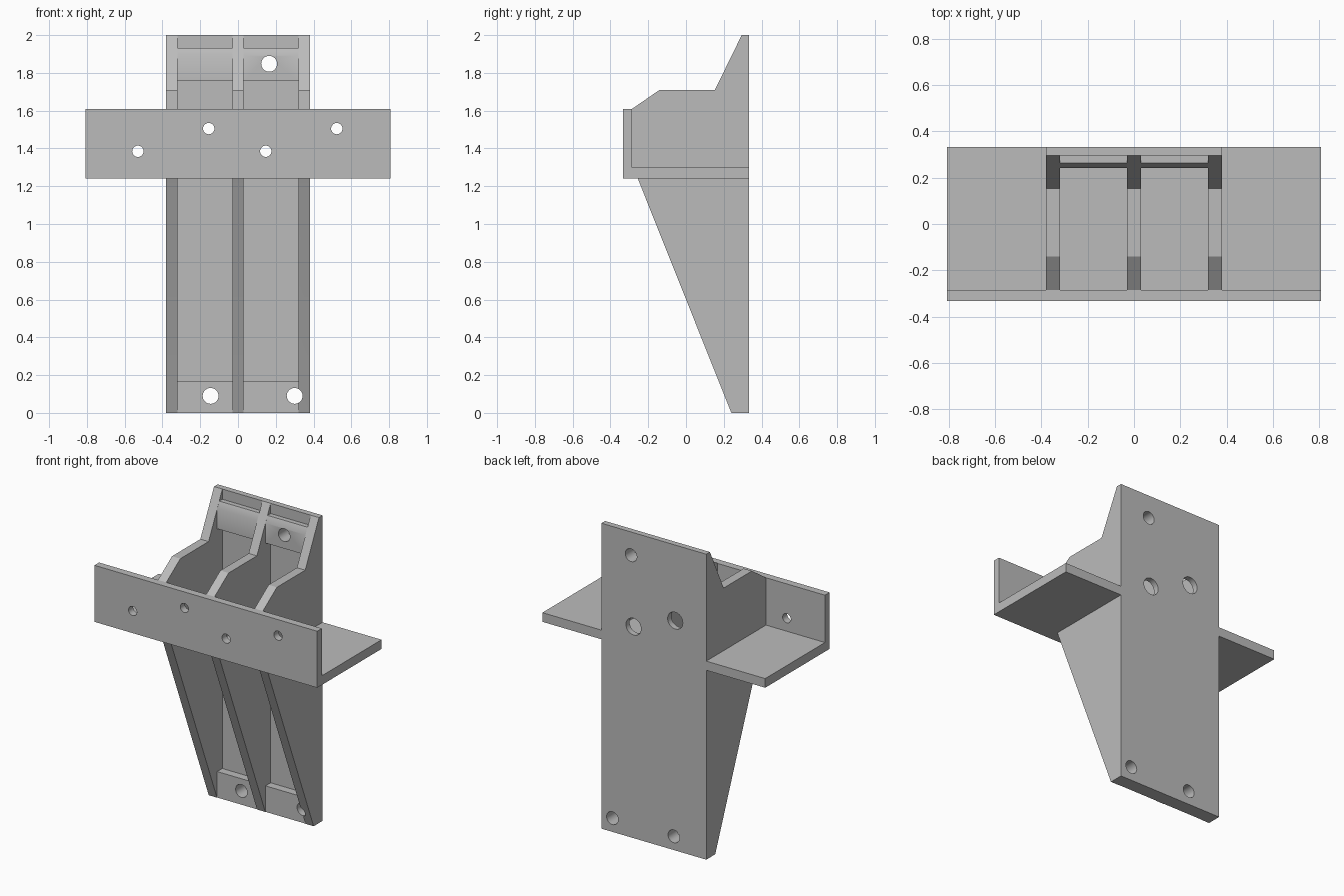
import bpy
import bmesh
from mathutils import Matrix, Vector

default = bpy.data.objects.get("Cube")
if default:
    bpy.data.objects.remove(default, do_unlink=True)

grey = bpy.data.materials.new("plain_grey")
grey.use_nodes = True
GREY = (0.5, 0.5, 0.5, 1)
grey.diffuse_color = GREY
grey.node_tree.nodes["Principled BSDF"].inputs["Base Color"].default_value = GREY

BACK, WALL, PAD, FRONT = 0.333, 0.295, 0.242, -0.285   # depth planes (y)
HALF, RIB = 0.38, 0.06                                 # half width, rib thickness
SHELF_LOW, SHELF_TOP = 1.24, 1.30


def make_object(name, bm):
    bmesh.ops.recalc_face_normals(bm, faces=bm.faces)
    mesh = bpy.data.meshes.new(name)
    bm.to_mesh(mesh)
    bm.free()
    mesh.materials.append(grey)
    obj = bpy.data.objects.new(name, mesh)
    bpy.context.collection.objects.link(obj)
    return obj


def extrude_profile(name, profile, x0, x1):
    """Extrude a (y, z) outline along x."""
    bm = bmesh.new()
    face = bm.faces.new([bm.verts.new((x0, y, z)) for y, z in profile])
    moved = bmesh.ops.extrude_face_region(bm, geom=[face])["geom"]
    verts = [v for v in moved if isinstance(v, bmesh.types.BMVert)]
    bmesh.ops.translate(bm, verts=verts, vec=Vector((x1 - x0, 0, 0)))
    return make_object(name, bm)


def box(name, x0, x1, y0, y1, z0, z1):
    return extrude_profile(name, [(y0, z0), (y1, z0), (y1, z1), (y0, z1)], x0, x1)


def drills(name, holes, y0, y1):
    """Cylinders along y for holes given as (x, z, radius)."""
    bm = bmesh.new()
    for x, z, r in holes:
        place = Matrix.Translation((x, (y0 + y1) / 2, z)) @ Matrix.Rotation(1.5708, 4, "X")
        bmesh.ops.create_cone(bm, cap_ends=True, segments=32, radius1=r, radius2=r,
                              depth=y1 - y0, matrix=place)
    obj = make_object(name, bm)
    obj.hide_render = True
    return obj


def cut(obj, cutter):
    mod = obj.modifiers.new("cut", "BOOLEAN")
    mod.operation = "DIFFERENCE"
    mod.solver = "EXACT"
    mod.object = cutter
    bpy.context.view_layer.objects.active = obj
    bpy.ops.object.modifier_apply(modifier=mod.name)


# Cutters
bolts = [(-0.53, 1.385), (-0.155, 1.505), (0.147, 1.385), (0.523, 1.505)]
front_drill = drills("front_drill", [(x, z, 0.03) for x, z in bolts], -0.45, -0.2)
mounts = [(-0.145, 0.09), (0.3, 0.09), (0.165, 1.848)]
wall_drill = drills("wall_drill", [(x, z, 0.042) for x, z in mounts]
                    + [(x, z, 0.055) for x, z in bolts[1:3]], 0.1, 0.45)
notch = box("notch_cutter", -HALF, HALF, WALL, 0.5, 1, 1.5)

# Back plate
back_plate = box("back_plate", -HALF, HALF, WALL, BACK, 0, 2)
parts = [back_plate]

# Three side ribs
rib_profile = [(WALL, 0), (0.24, 0), (-0.255, SHELF_LOW), (FRONT, SHELF_TOP),
               (FRONT, 1.61), (-0.14, 1.71), (0.153, 1.71), (WALL, 2)]
for name, x in (("right_rib", -HALF), ("middle_rib", -RIB / 2), ("left_rib", HALF - RIB)):
    parts.append(extrude_profile(name, rib_profile, x, x + RIB))

# Mounting pads between the ribs, the upper ones chamfered flush with them
low_pad = [(WALL, 0), (PAD, 0), (PAD, 0.17), (WALL, 0.17)]
high_pad = [(WALL, 1.76), (PAD, 1.76), (PAD, 1.891), (0.263, 1.933), (WALL, 1.933)]
for side, x in (("right", RIB - HALF), ("left", RIB / 2)):
    width = HALF - 1.5 * RIB
    parts.append(extrude_profile(side + "_lower_pad", low_pad, x, x + width))
    parts.append(extrude_profile(side + "_upper_pad", high_pad, x, x + width))

for part in parts:
    cut(part, wall_drill)

# Shelf with upright front plate
bracket_profile = [(-BACK, SHELF_LOW), (BACK, SHELF_LOW), (BACK, SHELF_TOP),
                   (FRONT, SHELF_TOP), (FRONT, 1.61), (-BACK, 1.61)]
bracket = extrude_profile("shelf_bracket", bracket_profile, -0.807, 0.807)
cut(bracket, notch)
cut(bracket, front_drill)
parts.append(bracket)

for cutter in (front_drill, wall_drill, notch):
    bpy.data.objects.remove(cutter, do_unlink=True)

# Smooth hole walls, sharp edges
bpy.ops.object.select_all(action="DESELECT")
for part in parts:
    part.select_set(True)
bpy.context.view_layer.objects.active = back_plate
bpy.ops.object.shade_smooth_by_angle(angle=0.52)
